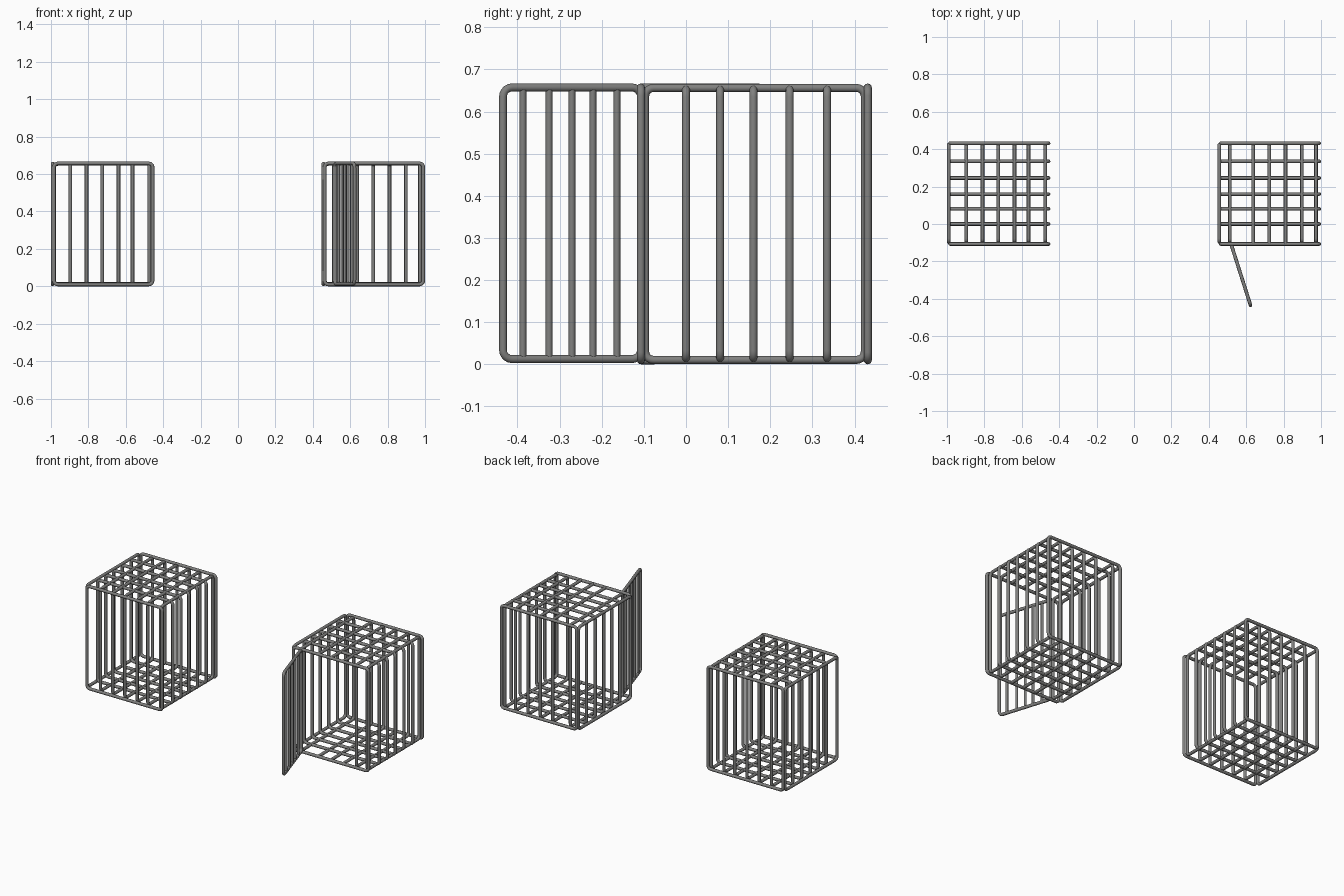
import bpy
import math
from mathutils import Vector

cube = bpy.data.objects.get("Cube")
if cube:
    bpy.data.objects.remove(cube, do_unlink=True)

STEEL = bpy.data.materials.new("grey_steel")
STEEL.use_nodes = True
COLOUR = (0.22, 0.22, 0.215, 1)
STEEL.diffuse_color = COLOUR
STEEL.node_tree.nodes["Principled BSDF"].inputs["Base Color"].default_value = COLOUR

R = 0.0095                     # wire radius
LOW, HIGH = R, 0.657           # wire centre heights
FRONT, BACK = -0.107, 0.4315   # end hoops
WIDTH = 0.553                  # cage width


def round_rect(a0, a1, b0, b1, r=0.02, steps=5):
    """Closed 2D outline with rounded corners."""
    corners = [(a1 - r, b1 - r), (a0 + r, b1 - r), (a0 + r, b0 + r), (a1 - r, b0 + r)]
    pts = []
    for quarter, (ca, cb) in enumerate(corners):
        for i in range(steps + 1):
            t = math.pi / 2 * (quarter + i / steps)
            pts.append((ca + r * math.cos(t), cb + r * math.sin(t)))
    return pts


def wires(name, paths, radius=R):
    """Round wires along (points, closed) paths, joined in one smooth mesh."""
    curve = bpy.data.curves.new(name + "_path", "CURVE")
    curve.dimensions = "3D"
    curve.bevel_depth = radius
    curve.bevel_resolution = 4
    curve.use_fill_caps = True
    for pts, closed in paths:
        spline = curve.splines.new("POLY")
        spline.points.add(len(pts) - 1)
        for point, co in zip(spline.points, pts):
            point.co = (*co, 1)
        spline.use_cyclic_u = closed
    helper = bpy.data.objects.new(name + "_path", curve)
    bpy.context.scene.collection.objects.link(helper)
    graph = bpy.context.evaluated_depsgraph_get()
    mesh = bpy.data.meshes.new_from_object(helper.evaluated_get(graph))
    bpy.data.objects.remove(helper, do_unlink=True)
    mesh.name = name
    mesh.materials.clear()
    mesh.materials.append(STEEL)
    obj = bpy.data.objects.new(name, mesh)
    bpy.context.scene.collection.objects.link(obj)
    bpy.ops.object.select_all(action="DESELECT")
    obj.select_set(True)
    bpy.context.view_layer.objects.active = obj
    bpy.ops.object.shade_smooth_by_angle(angle=math.radians(50))
    return obj


def cage(prefix, x0, columns, opening=()):
    # Hoops across the width, one per row
    rows = [FRONT, 0.0, 0.081, 0.160, 0.246, 0.335, BACK]
    across = []
    for y in rows:
        inset = 0 if y in (FRONT, BACK) else 0.003
        outline = round_rect(x0 + 0.0165, x0 + WIDTH - R, LOW + inset, HIGH - inset)
        across.append(([(x, y, z) for x, z in outline], True))
    wires(prefix + "_cross_hoops", across)

    # Hoops along the depth; those in the doorway stop at the front frame
    along = []
    for i, u in enumerate(columns):
        x = x0 + u
        outline = round_rect(FRONT + 0.01, BACK - 0.007, LOW + 0.001, HIGH - 0.001)
        if i in opening:
            back_half = [p for p in outline if p[0] > 0]
            split = len(back_half) // 2
            ordered = back_half[split:] + back_half[:split]
            path = [(FRONT, LOW)] + ordered + [(FRONT, HIGH)]
            along.append(([(x, y, z) for y, z in path], False))
        else:
            along.append(([(x, y, z) for y, z in outline], True))
    wires(prefix + "_depth_hoops", along)


cage("closed_cage", -1.0, [R, 0.104, 0.190, 0.275, 0.361, 0.436, 0.526])
cage("open_cage", 1.0 - WIDTH, [R, 0.066, 0.190, 0.277, 0.363, 0.451, 0.526],
     opening=(2, 3, 4))

# Door swung outward
hinge = Vector((0.519, -0.107, 0))
tip = Vector((0.623, -0.4345, 0))
length = (tip - hinge).length
swing = (tip - hinge).normalized()


def on_door(d, z):
    return hinge + swing * d + Vector((0, 0, z))


frame = [on_door(d, z) for d, z in round_rect(0, length, LOW + 0.003, HIGH, r=0.022)]
wires("door_frame", [(frame, True)])
bars = []
for f in (0.174, 0.348, 0.5, 0.666, 0.855):
    bars.append(([on_door(f * length, LOW + 0.006), on_door(f * length, HIGH - 0.006)], False))
wires("door_bars", bars, 0.008)
